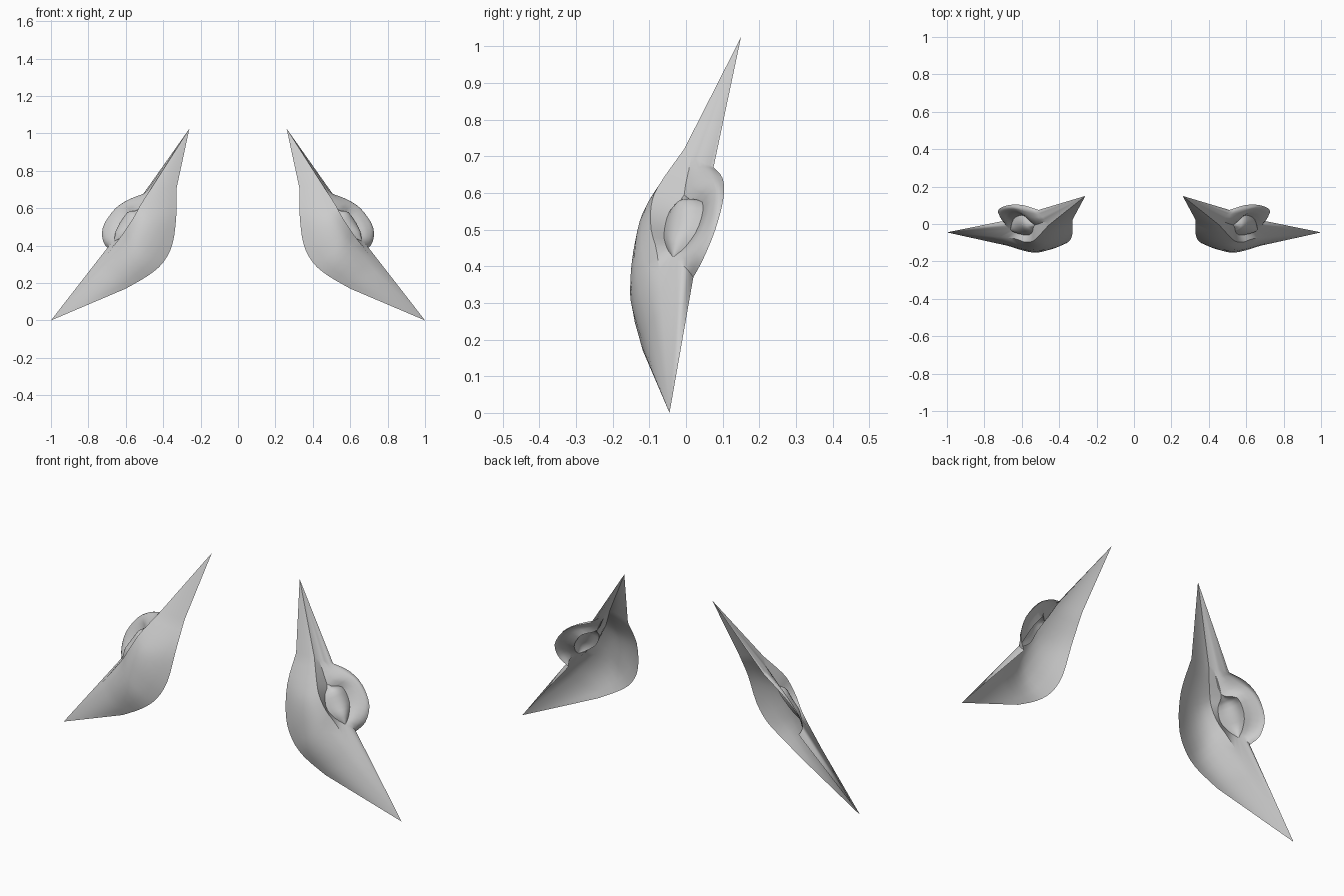
import bpy, bmesh
from mathutils import Vector as V

if "Cube" in bpy.data.objects:
    bpy.data.objects.remove(bpy.data.objects["Cube"])

TOP, LOW = V((.26, .15, 1.025)), V((1, -.045, 0))
STEP = 3  # subdivisions between control points

# Lines running from upper tip to lower tip (right-hand piece)
front_edge = [(.33, .02, .70), (.33, -.055, .56), (.35, -.095, .41),
              (.40, -.116, .31), (.48, -.128, .24), (.60, -.118, .17)]
bulge = [(.40, .0, .715), (.43, -.09, .58), (.47, -.13, .50),
         (.52, -.148, .41), (.57, -.148, .34), (.68, -.115, .22)]
ridge = [(.455, -.005, .72), (.52, -.075, .62), (.55, -.095, .565),
         (.59, -.095, .50), (.64, -.078, .43), (.76, -.065, .28)]
open_front = [(.47, .015, .70), (.53, -.005, .595), (.545, -.045, .55),
              (.57, -.06, .49), (.615, -.052, .45), (.66, -.035, .425)]
open_back = [(.47, .015, .70), (.53, -.005, .595), (.585, .045, .575),
             (.635, .035, .51), (.655, .0, .455), (.66, -.035, .425)]
crest = [(.495, .05, .68), (.56, .06, .65), (.635, .08, .61),
         (.695, .065, .52), (.705, .025, .445), (.69, .0, .395)]
back_edge = [(.51, .075, .67), (.59, .10, .64), (.665, .102, .585),
             (.722, .08, .50), (.72, .047, .42), (.68, .02, .37)]


def spline(pts):
    """Catmull-Rom through the points."""
    p = [V(q) for q in pts]
    p = [2 * p[0] - p[1]] + p + [2 * p[-1] - p[-2]]
    out = []
    for i in range(1, len(p) - 2):
        a, b, c, d = p[i - 1:i + 3]
        for k in range(STEP):
            t = k / STEP
            out.append(.5 * (2 * b + (c - a) * t + (2 * a - 5 * b + 4 * c - d) * t * t
                             + (3 * b - a - 3 * c + d) * t ** 3))
    return out + [p[-2]]


def sheet(name, strips):
    """Bridge neighbouring lines of each strip and mirror the result."""
    bm = bmesh.new()
    for rows in strips:
        grid = [[bm.verts.new(q) for q in row] for row in rows]
        for r0, r1 in zip(grid, grid[1:]):
            for i in range(len(r0) - 1):
                bm.faces.new((r0[i], r0[i + 1], r1[i + 1], r1[i]))
    bmesh.ops.remove_doubles(bm, verts=bm.verts, dist=.0005)
    bmesh.ops.dissolve_degenerate(bm, edges=bm.edges, dist=.0003)
    bmesh.ops.recalc_face_normals(bm, faces=bm.faces)
    me = bpy.data.meshes.new(name)
    bm.to_mesh(me)
    bm.free()
    ob = bpy.data.objects.new(name, me)
    bpy.context.collection.objects.link(ob)
    ob.modifiers.new("mirror", 'MIRROR').use_mirror_merge = False
    bpy.ops.object.select_all(action='DESELECT')
    ob.select_set(True)
    bpy.context.view_layer.objects.active = ob
    bpy.ops.object.shade_smooth_by_angle(angle=.8)
    return ob


def tipped(row):
    return [TOP] + spline(row) + [LOW]


def between(a, b, n, push):
    """Rows from a to b, bowed outward by push."""
    rows = []
    for k in range(n + 1):
        t = k / n
        rows.append([p.lerp(q, t) + push * (4 * t * (1 - t)) * min(1, (q - p).length / .09)
                     for p, q in zip(a, b)])
    return rows


# Front body, bowed between edge, bulge and ridge
fe, bu, ri = tipped(front_edge), tipped(bulge), tipped(ridge)
body = []
for k in range(7):
    t = k / 6
    body.append([p * (1 - t) * (1 - 2 * t) + m * 4 * t * (1 - t) + q * t * (2 * t - 1)
                 for p, m, q in zip(fe, bu, ri)])
# Lid folding into the opening, then the rounded rear rim
lid = [ri, tipped(open_front)]
ob_, cr, be = tipped(open_back), tipped(crest), tipped(back_edge)
out = V((.6, -.2, .5)).normalized()
rim = between(ob_, cr, 3, out * .008) + between(cr, be, 3, out * .01)[1:]
sheet("lid_shell", [body, lid, rim])

# Domed insert filling the opening
sheet("eye_dome", [between(spline(open_front)[STEP:], spline(open_back)[STEP:], 8,
                           V((.75, -.4, .4)).normalized() * .028)])
